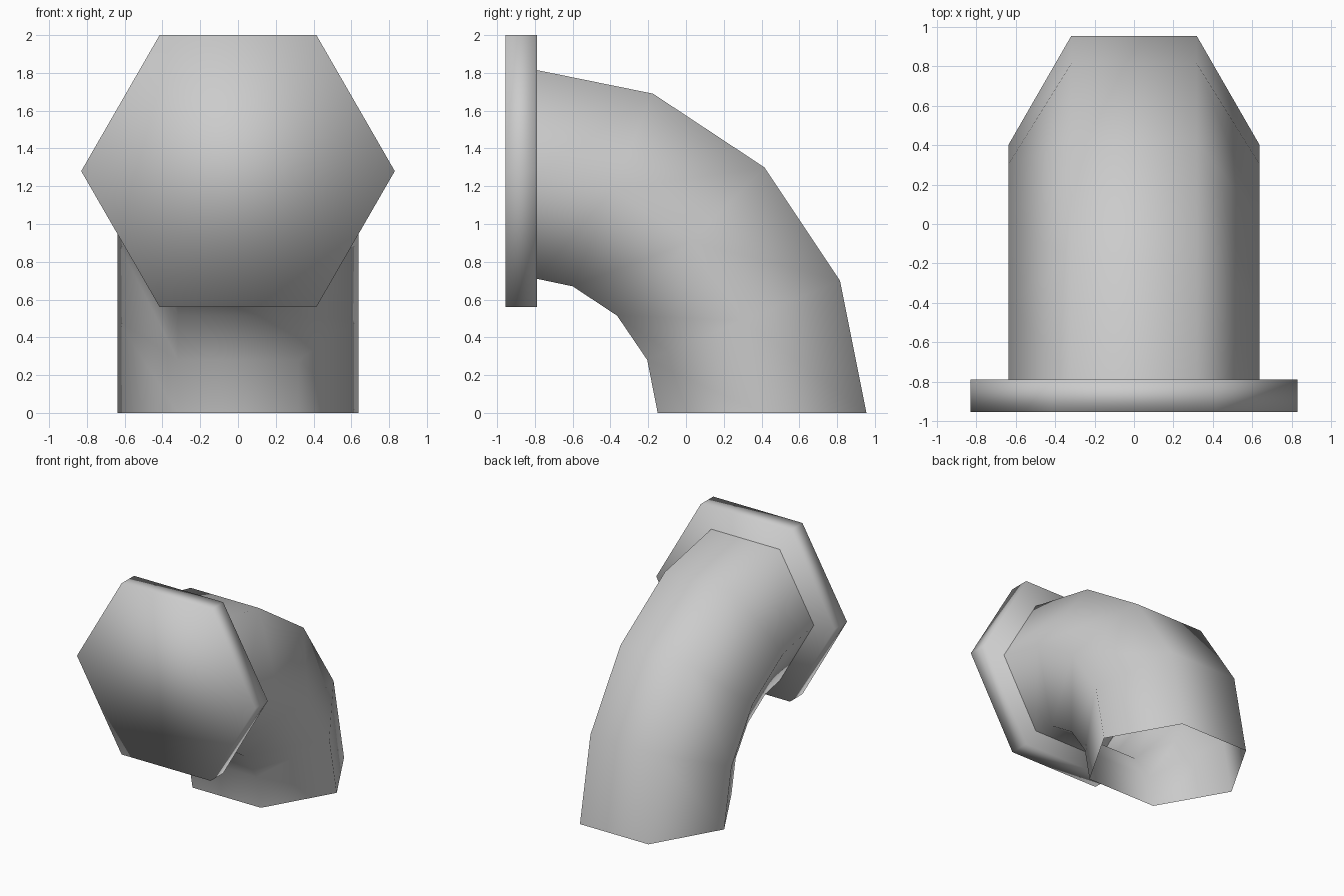
import bpy, bmesh
from math import cos, sin, pi
from mathutils import Vector

cube = bpy.data.objects.get("Cube")
if cube:
    bpy.data.objects.remove(cube, do_unlink=True)

grey = bpy.data.materials.new("plain grey")
grey.use_nodes = True
grey.diffuse_color = (0.6, 0.6, 0.6, 1)
grey.node_tree.nodes["Principled BSDF"].inputs["Base Color"].default_value = (0.6, 0.6, 0.6, 1)

SIDES = 6


def hex_ring(bm, inner, outer, radius):
    """Hexagon with flats at the inner and outer (y, z) points, corners along x."""
    a, b = Vector((0, *inner)), Vector((0, *outer))
    mid, up = (a + b) / 2, (b - a).normalized()
    half = (b - a).length / 2 / sin(pi / 3)
    return [bm.verts.new(mid + Vector((radius * cos(t), 0, 0)) + up * half * sin(t))
            for t in (2 * pi * i / SIDES for i in range(SIDES))]


def loft(name, sections, radius, capped):
    """Join hexagonal sections into a smooth-shaded tube."""
    bm = bmesh.new()
    rings = [hex_ring(bm, inner, outer, radius) for inner, outer in sections]
    for r, s in zip(rings, rings[1:]):
        for i in range(SIDES):
            j = (i + 1) % SIDES
            bm.faces.new((r[i], s[i], s[j], r[j]))
    if capped:
        bm.faces.new(rings[0])
        bm.faces.new(rings[-1][::-1])
        bmesh.ops.recalc_face_normals(bm, faces=bm.faces)
    for f in bm.faces:
        f.smooth = True
    mesh = bpy.data.meshes.new(name)
    bm.to_mesh(mesh)
    bm.free()
    mesh.materials.append(grey)
    obj = bpy.data.objects.new(name, mesh)
    bpy.context.collection.objects.link(obj)
    return obj


# Curved pipe, open at the bottom: inner and outer bend points of each section
loft("elbow_pipe", [((-0.79, 0.71), (-0.79, 1.815)),
                    ((-0.6, 0.67), (-0.175, 1.69)),
                    ((-0.365, 0.515), (0.415, 1.3)),
                    ((-0.205, 0.28), (0.815, 0.7)),
                    ((-0.15, 0), (0.955, 0))], 0.637, False)

# Solid hexagonal flange closing the front end
loft("end_flange", [((-0.955, 0.56), (-0.955, 2.0)),
                    ((-0.79, 0.56), (-0.79, 2.0))], 0.83, True)
